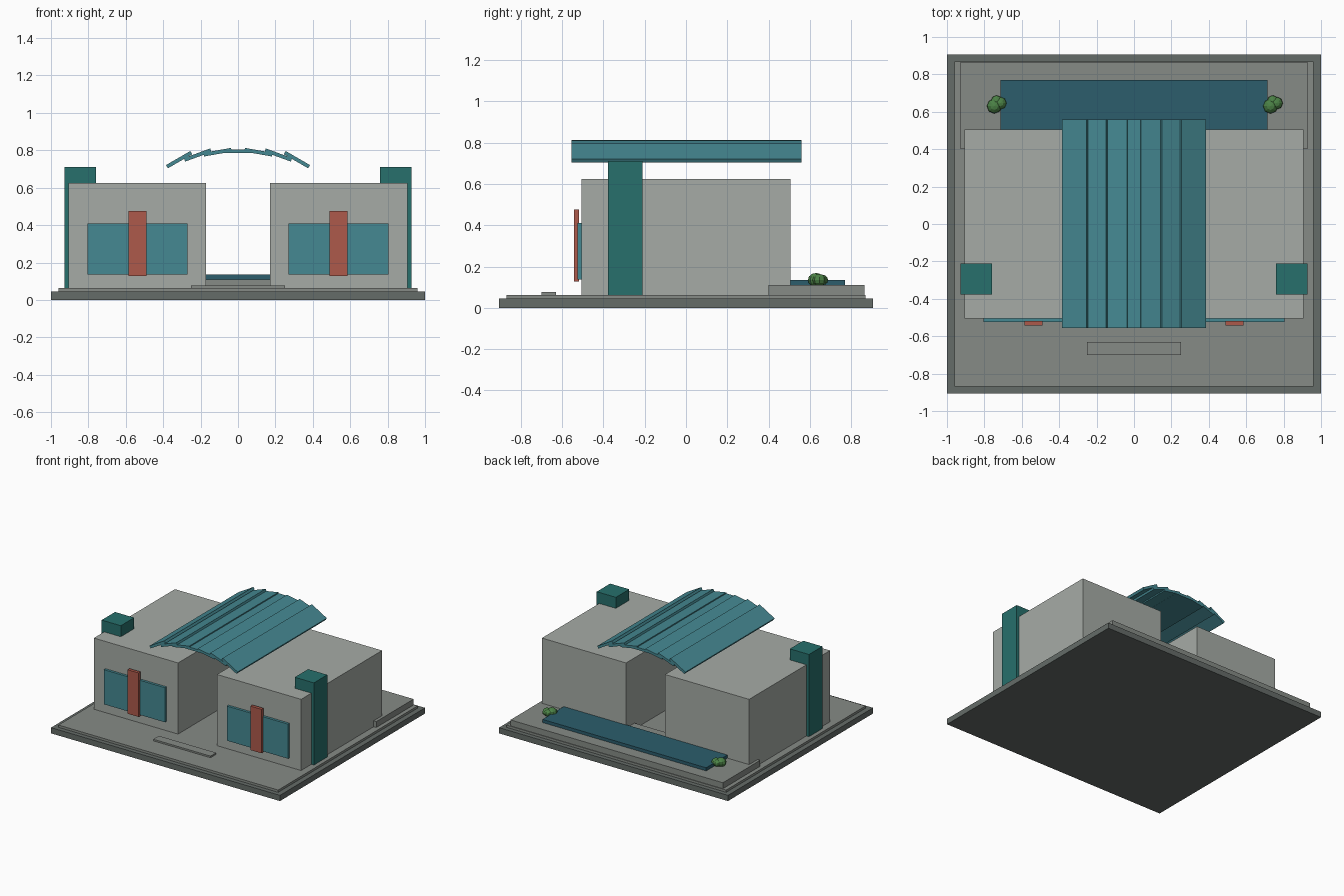
import bpy, math
from mathutils import Vector

if "Cube" in bpy.data.objects:
    bpy.data.objects.remove(bpy.data.objects["Cube"])


def material(name, rgb):
    m = bpy.data.materials.new(name)
    m.diffuse_color = (*rgb, 1)
    m.use_nodes = True
    m.node_tree.nodes["Principled BSDF"].inputs["Base Color"].default_value = m.diffuse_color
    return m


STONE = material("dark_stone", (0.13, 0.15, 0.14))
PAVING = material("paving", (0.24, 0.26, 0.24))
CONCRETE = material("concrete", (0.38, 0.41, 0.38))
GLASS = material("teal_glass", (0.06, 0.25, 0.29))
TEAL = material("deep_teal", (0.02, 0.16, 0.15))
RED = material("brick_red", (0.42, 0.10, 0.07))
WATER = material("water", (0.025, 0.11, 0.15))
LEAF = material("leaf", (0.07, 0.22, 0.06))


def box(name, x, y, z, mat, tilt=0.0):
    """Box from (min, max) ranges, optionally tilted about the y axis."""
    lo, hi = Vector((x[0], y[0], z[0])), Vector((x[1], y[1], z[1]))
    bpy.ops.mesh.primitive_cube_add(size=1, location=(lo + hi) / 2,
                                    rotation=(0, tilt, 0))
    ob = bpy.context.object
    ob.name = name
    ob.scale = hi - lo
    ob.data.materials.append(mat)
    return ob


def pair(name, x, y, z, mat):
    """Right-hand box and its mirror image on the left."""
    box(name + "_right", x, y, z, mat)
    box(name + "_left", (-x[1], -x[0]), y, z, mat)


# Ground slabs, entrance step, rear terrace and pool
box("base_slab", (-1, 1), (-0.905, 0.905), (0, 0.045), STONE)
box("paving_slab", (-0.96, 0.96), (-0.87, 0.87), (0.045, 0.063), PAVING)
box("entrance_step", (-0.25, 0.25), (-0.70, -0.63), (0.06, 0.076), PAVING)
box("rear_terrace", (-0.928, 0.928), (0.40, 0.865), (0.06, 0.11), PAVING)
box("pool", (-0.715, 0.715), (0.50, 0.77), (0.11, 0.135), WATER)

# Twin building wings with windows, fins and corner towers
pair("wing", (0.17, 0.905), (-0.505, 0.505), (0.06, 0.625), CONCRETE)
pair("window", (0.27, 0.805), (-0.525, -0.50), (0.137, 0.41), GLASS)
pair("window_fin", (0.488, 0.585), (-0.543, -0.518), (0.128, 0.475), RED)
pair("corner_tower", (0.76, 0.927), (-0.377, -0.21), (0.06, 0.712), TEAL)

# Vaulted canopy: overlapping slats laid along a flat elliptical arc
for i in range(-3, 4):
    a = math.radians(10 * i)
    cx, cz = 0.63 * math.sin(a), 0.795 - 0.336 * (1 - math.cos(a))
    box(f"canopy_slat_{i + 4}", (cx - 0.075, cx + 0.075), (-0.555, 0.558),
        (cz - 0.01, cz + 0.01), GLASS, tilt=a)

# Low-poly bushes at the pool ends
for side, cx in (("left", -0.735), ("right", 0.742)):
    for n, (dx, dy, r) in enumerate(((-0.012, -0.008, 0.04), (0.02, 0.008, 0.034),
                                     (0.0, 0.02, 0.03))):
        bpy.ops.mesh.primitive_uv_sphere_add(
            segments=8, ring_count=6, radius=r,
            location=(cx + dx, 0.638 + dy, 0.135))
        ob = bpy.context.object
        ob.name = f"bush_{side}_{n + 1}"
        ob.scale.z = 0.85
        ob.data.materials.append(LEAF)
